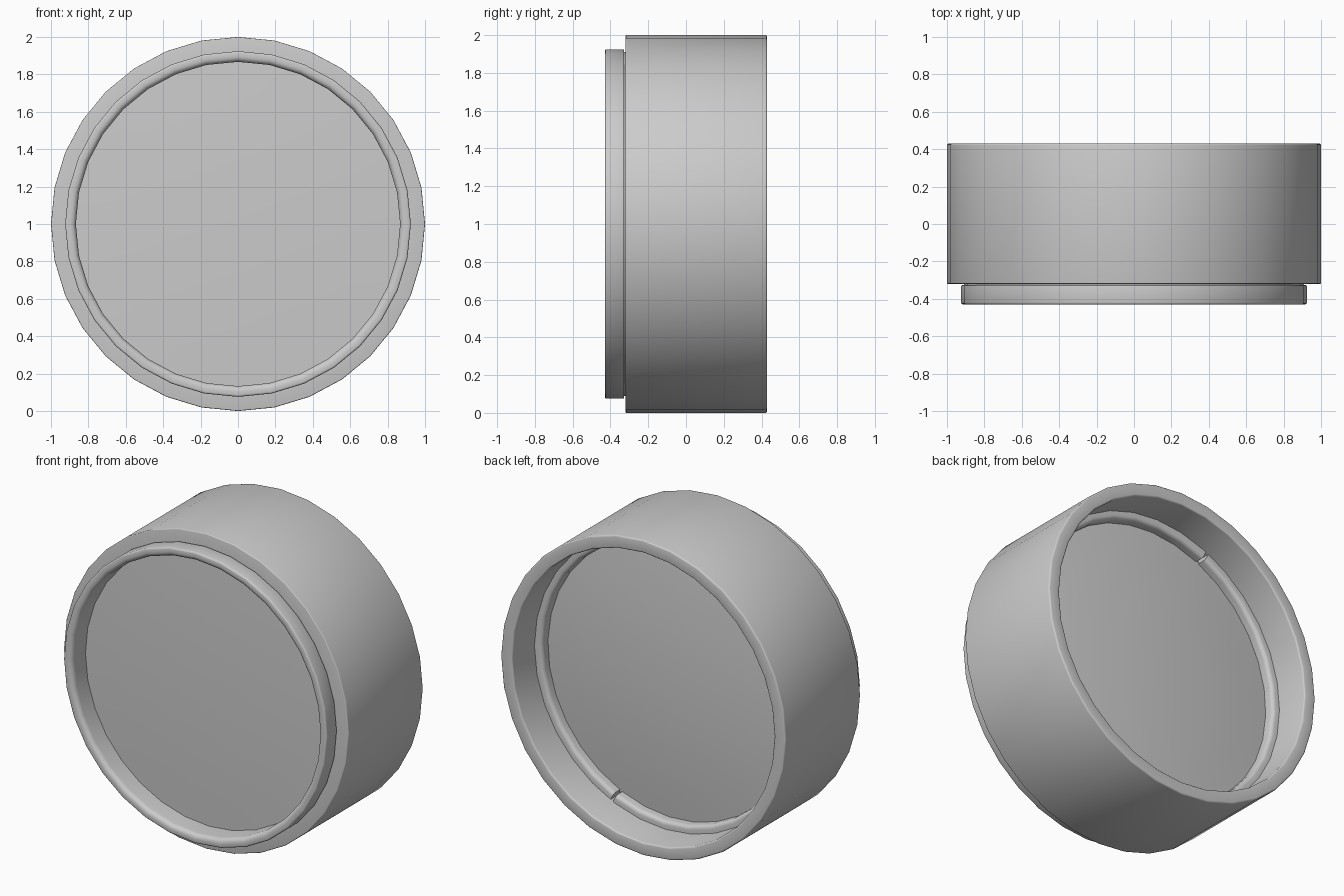
import bpy, bmesh
from math import cos, sin, radians

if "Cube" in bpy.data.objects:
    bpy.data.objects.remove(bpy.data.objects["Cube"])

SIDES = 32


def lathe(name, profile, start=0.0, sweep=360.0, segs=SIDES, closed=True):
    """Spin an (r, y) profile around the y axis through z = 1."""
    bm = bmesh.new()
    full = sweep >= 360
    rows = []
    for i in range(segs if full else segs + 1):
        a = radians(start + sweep * i / segs)
        rows.append([bm.verts.new((r * cos(a), y, 1 + r * sin(a))) for r, y in profile])
    n = len(profile)
    for i in range(segs):
        p, q = rows[i], rows[(i + 1) % len(rows)]
        for j in range(n if closed else n - 1):
            k = (j + 1) % n
            bm.faces.new((p[j], p[k], q[k], q[j]))
    if not full:
        bm.faces.new(rows[0])
        bm.faces.new(rows[-1])
    bmesh.ops.remove_doubles(bm, verts=bm.verts, dist=1e-5)
    bmesh.ops.recalc_face_normals(bm, faces=bm.faces)
    me = bpy.data.meshes.new(name)
    bm.to_mesh(me)
    bm.free()
    ob = bpy.data.objects.new(name, me)
    bpy.context.collection.objects.link(ob)
    bpy.ops.object.select_all(action='DESELECT')
    ob.select_set(True)
    bpy.context.view_layer.objects.active = ob
    bpy.ops.object.shade_smooth_by_angle(angle=radians(35))
    return ob


def arc(cr, cy, rad, a0, a1, steps=3):
    """Points of a rounded corner in (r, y)."""
    return [(cr + rad * cos(radians(a0 + (a1 - a0) * i / steps)),
             cy + rad * sin(radians(a0 + (a1 - a0) * i / steps))) for i in range(steps + 1)]


# Wide outer barrel with softened rims
barrel = ([(0.87, -0.32)] + arc(0.994, -0.314, 0.006, -90, 0)
          + arc(0.99, 0.42, 0.01, 0, 90) + arc(0.93, 0.42, 0.01, 90, 180)
          + [(0.92, 0.10), (0.87, 0.10)])
lathe("outer_barrel", barrel)

# Stepped front lip with a rounded inner edge
lip = ([(0.87, -0.25), (0.91, -0.25), (0.91, -0.327)]
       + arc(0.918, -0.333, 0.006, 90, 0)
       + arc(0.914, -0.42, 0.01, 0, -90)
       + arc(0.897, -0.40, 0.03, -90, -180, 5) + [(0.867, -0.25)])
lathe("front_lip", lip)

# Glass disc, gently domed on both faces
R = 0.885
STEPS = (0, 0.2, 0.4, 0.6, 0.8, 1)
glass = [(R * t, -0.29 - 0.02 * (1 - t * t)) for t in STEPS]
glass += [(R * t, 0.14 + 0.05 * (1 - t * t)) for t in reversed(STEPS)]
lathe("glass_disc", glass, closed=False)

# Rounded retaining ring behind the glass, split by two small notches
ring = [(0.87, 0.12), (0.922, 0.12), (0.922, 0.205)] + arc(0.895, 0.18, 0.025, 90, 180, 4)
for side, start in (("right", 294.8), ("left", 114.8)):
    lathe("retaining_ring_" + side, ring, start=start, sweep=178.8, segs=SIDES // 2)
